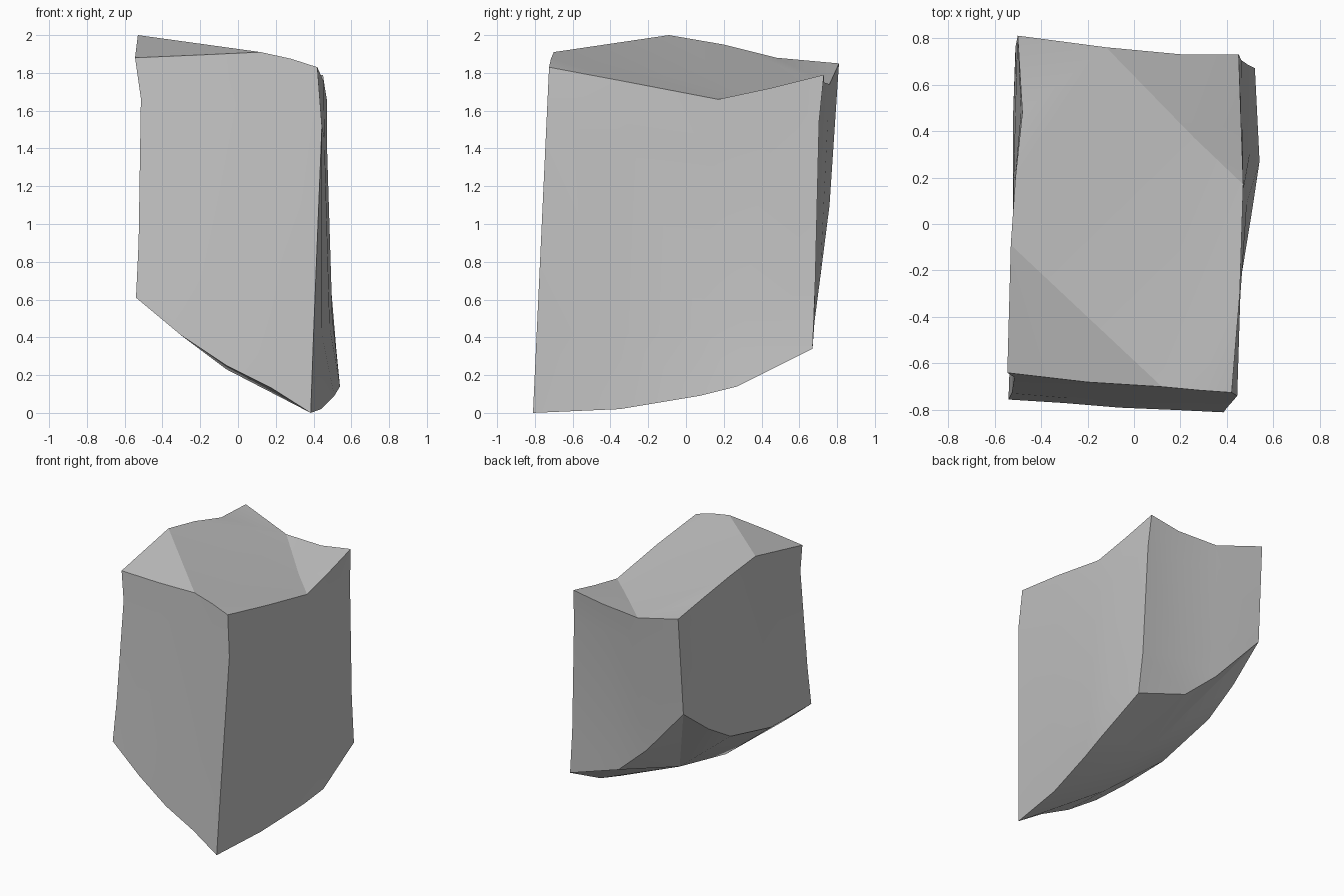
import bpy, bmesh, math
from mathutils import Vector

cube = bpy.data.objects.get("Cube")
if cube:
    bpy.data.objects.remove(cube, do_unlink=True)

# Stone colour
stone = bpy.data.materials.new("stone_grey")
stone.use_nodes = True
grey = (0.54, 0.54, 0.54, 1)
stone.diffuse_color = grey
stone.node_tree.nodes["Principled BSDF"].inputs["Base Color"].default_value = grey

# Matching rims, side by side: front, left side (+x), back, right side (-x)
top_rim = {
    "F": [(-.545, -.64, 1.88), (-.2, -.68, 1.895), (.12, -.7, 1.91), (.28, -.715, 1.875)],
    "R": [(.42, -.725, 1.83), (.455, -.3, 1.75), (.47, .17, 1.66), (.46, .45, 1.72)],
    "B": [(.45, .73, 1.79), (.2, .73, 1.75), (-.12, .76, 1.74)],
    "L": [(-.5, .81, 1.85), (-.48, .48, 1.88), (-.51, .2, 1.95), (-.53, -.09, 2)],
}
bottom_rim = {
    "F": [(-.54, -.755, .61), (-.3, -.77, .41), (-.06, -.79, .25), (.18, -.8, .13)],
    "R": [(.385, -.81, 0), (.44, -.35, .02), (.51, .07, .09), (.54, .27, .14)],
    "B": [(.52, .67, .34), (.1, .68, .48), (-.16, .71, .71)],
    "L": [(-.51, .76, 1.1), (-.52, .47, .88), (-.52, .2, .72), (-.52, -.3, .6)],
}

bm = bmesh.new()
names = [side + str(i) for side in "FRBL" for i in range(len(top_rim[side]))]


def rim_points(rim):
    return [Vector(p) for side in "FRBL" for p in rim[side]]


def add_ring(points):
    return [bm.verts.new(p) for p in points]


def add_faces(verts, faces):
    for face in faces:
        bm.faces.new([verts[n] for n in face.split()])


upper, lower = rim_points(top_rim), rim_points(bottom_rim)


def wall_ring(t, shifts):
    """Ring part way down the walls, each side nudged by its own offset."""
    return [a.lerp(b, t) + Vector(shifts.get(n, shifts.get(n[0], (0, 0, 0))))
            for n, a, b in zip(names, upper, lower)]


# Walls: a neck pinched at the front, a straight waist, a flare at the foot
neck = wall_ring(.17, {"F": (.03, 0, 0), "R0": (.03, 0, 0), "R1": (.005, 0, 0),
                       "R2": (-.005, 0, 0), "R3": (-.005, 0, 0), "B0": (0, -.015, 0),
                       "B1": (0, -.015, 0), "L3": (.02, 0, 0)})
waist = wall_ring(.77, {"R2": (-.015, 0, 0), "R3": (-.022, 0, 0), "B0": (-.012, 0, 0),
                        "B1": (0, -.015, 0), "R0": (.007, 0, 0), "F0": (.015, 0, 0)})
rings = [add_ring(r) for r in (upper, neck, waist, lower)]
for a, b in zip(rings, rings[1:]):
    for i in range(len(a)):
        j = (i + 1) % len(a)
        bm.faces.new((a[i], b[i], b[j], a[j]))

# Faceted top with a dip near the back corner
top = dict(zip(names, rings[0]))
top["M"] = bm.verts.new((.26, .37, 1.68))
add_faces(top, ["F0 F1 L3", "F1 F2 L3", "L3 F2 M", "F2 F3 R1", "F3 R0 R1",
                "F2 R1 R2", "F2 R2 M", "L3 M L2", "L2 M B2", "L2 B2 L1",
                "L1 B2 L0", "M B1 B2", "M R2 R3", "M R3 B0", "M B0 B1"])

# Bulging underside fanned around two low points
base = dict(zip(names, rings[-1]))
base["P"] = bm.verts.new((-.06, -.4, .23))
base["Q"] = bm.verts.new((-.03, .12, .325))
for centre, fan in (("P", "Q L3 F0 F1 F2 F3 R0 R1 Q"),
                    ("Q", "R1 R2 R3 B0 B1 B2 L0 L1 L2 L3")):
    rim = fan.split()
    add_faces(base, [f"{centre} {b} {a}" for a, b in zip(rim, rim[1:])])

bmesh.ops.recalc_face_normals(bm, faces=bm.faces)
mesh = bpy.data.meshes.new("rock_block")
bm.to_mesh(mesh)
bm.free()
mesh.materials.append(stone)
rock = bpy.data.objects.new("rock_block", mesh)
bpy.context.collection.objects.link(rock)

# Smooth broad sides, crisp breaks
bpy.ops.object.select_all(action="DESELECT")
rock.select_set(True)
bpy.context.view_layer.objects.active = rock
bpy.ops.object.shade_smooth_by_angle(angle=math.radians(17))
